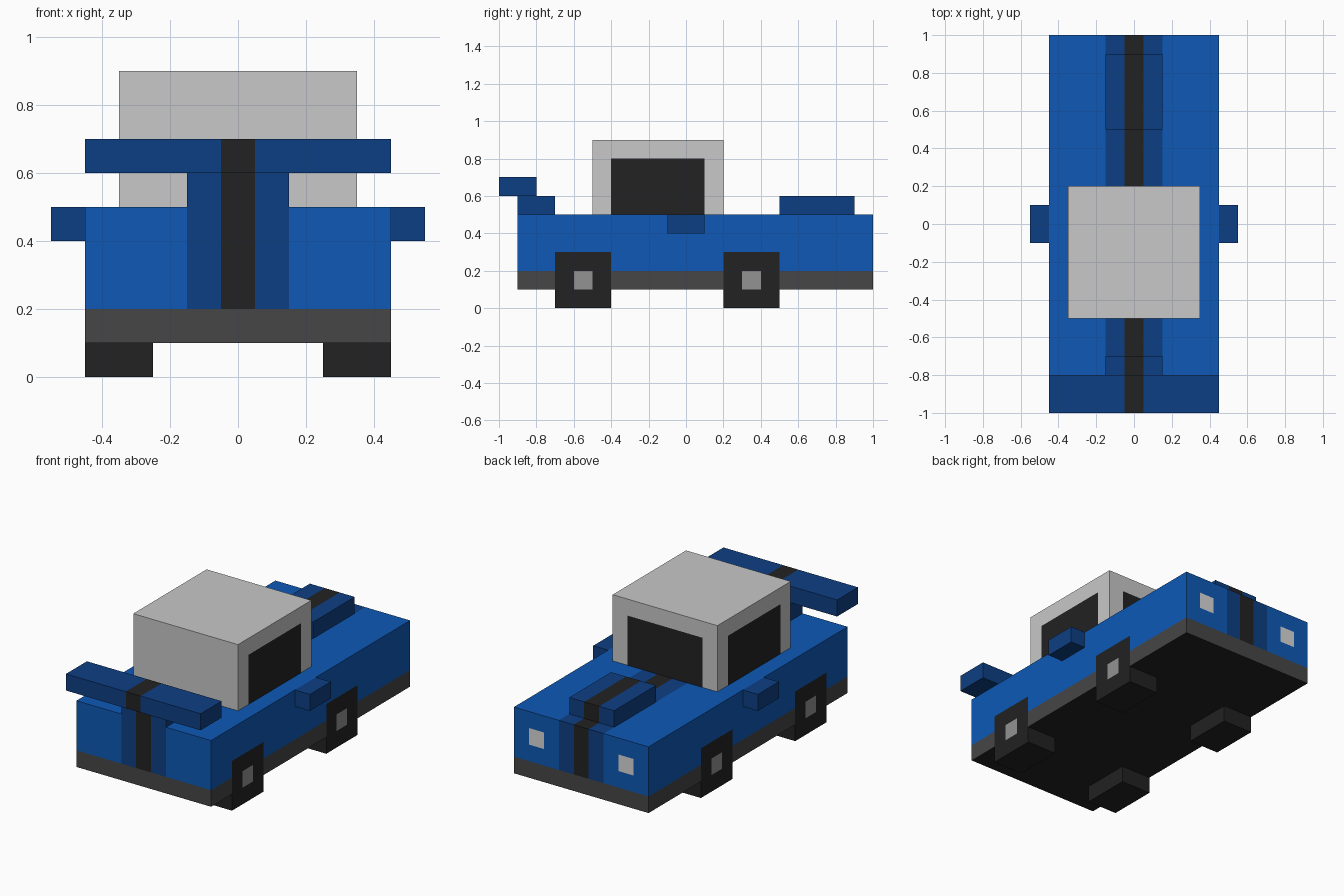
import bpy, bmesh
from mathutils import Matrix, Vector

if "Cube" in bpy.data.objects:
    bpy.data.objects.remove(bpy.data.objects["Cube"])


def linear(c):
    c /= 255
    return c / 12.92 if c <= 0.04045 else ((c + 0.055) / 1.055) ** 2.4


def material(name, r, g, b):
    m = bpy.data.materials.new(name)
    m.diffuse_color = (linear(r), linear(g), linear(b), 1)
    m.use_nodes = True
    m.node_tree.nodes["Principled BSDF"].inputs["Base Color"].default_value = m.diffuse_color
    return m


BLUE, NAVY, BLACK, TRIM, ROOF, HUB, LAMP = range(7)
MATS = [
    material("body blue", 14, 89, 182),
    material("dark blue", 13, 63, 132),
    material("black", 34, 34, 34),
    material("trim grey", 70, 70, 70),
    material("cabin light grey", 200, 200, 200),
    material("hub grey", 146, 146, 146),
    material("headlight grey", 216, 216, 216),
]


def box(name, x, y, z, rule, cuts=((), (), ())):
    """Box from ranges, cut along the axes; rule(centre, normal) gives each face its colour."""
    lo, hi = Vector((x[0], y[0], z[0])), Vector((x[1], y[1], z[1]))
    bm = bmesh.new()
    bmesh.ops.create_cube(bm, size=1, matrix=Matrix.Translation((lo + hi) / 2)
                          @ Matrix.Diagonal((*(hi - lo), 1)))
    for axis, values in enumerate(cuts):
        for v in values:
            co, no = Vector(), Vector()
            co[axis], no[axis] = v, 1
            bmesh.ops.bisect_plane(bm, geom=bm.verts[:] + bm.edges[:] + bm.faces[:],
                                   plane_co=co, plane_no=no)
    bm.normal_update()
    me = bpy.data.meshes.new(name)
    for m in MATS:
        me.materials.append(m)
    for f in bm.faces:
        f.material_index = rule(f.calc_center_median(), f.normal)
    bm.to_mesh(me)
    bm.free()
    ob = bpy.data.objects.new(name, me)
    bpy.context.collection.objects.link(ob)
    return ob


WHEELS = (-0.55, 0.35)  # wheel centres along y


def body_rule(c, n):
    if n.z < -0.5:
        return BLACK
    if abs(n.x) > 0.5:
        # wheels and hubs painted on the sides
        d = min(abs(c.y - w) for w in WHEELS)
        if d < 0.05 and 0.1 < c.z < 0.2:
            return HUB
        if d < 0.15 and c.z < 0.3:
            return BLACK
    if c.z < 0.2:
        return TRIM
    if abs(n.x) < 0.5:
        # centre stripes and headlights
        if abs(c.x) < 0.05:
            return BLACK
        if abs(c.x) < 0.15:
            return NAVY
        if n.y > 0.5 and 0.25 < abs(c.x) < 0.35 and 0.3 < c.z < 0.4:
            return LAMP
    return BLUE


def stripe_rule(c, n):
    return BLACK if abs(c.x) < 0.05 and abs(n.x) < 0.5 else NAVY


def cabin_rule(c, n):
    side = abs(n.x) > 0.5 and -0.4 < c.y < 0.1
    screen = n.y > 0.5 and abs(c.x) < 0.25
    return BLACK if (side or screen) and c.z < 0.8 else ROOF


# Body with painted trim, wheels, stripes and headlights
box("body", (-0.45, 0.45), (-0.9, 1.0), (0.1, 0.5), body_rule,
    ((-0.35, -0.25, -0.15, -0.05, 0.05, 0.15, 0.25, 0.35),
     [w + d for w in WHEELS for d in (-0.15, -0.05, 0.05, 0.15)],
     (0.2, 0.3, 0.4)))

# Cabin with side windows and windscreen
box("cabin", (-0.35, 0.35), (-0.5, 0.2), (0.5, 0.9), cabin_rule,
    ((-0.25, 0.25), (-0.4, 0.1), (0.8,)))

# Striped scoop, spoiler mount and spoiler
stripe = ((-0.05, 0.05), (), ())
box("bonnet_scoop", (-0.15, 0.15), (0.5, 0.9), (0.5, 0.6), stripe_rule, stripe)
box("spoiler_mount", (-0.15, 0.15), (-0.9, -0.7), (0.5, 0.6), stripe_rule, stripe)
box("spoiler", (-0.45, 0.45), (-1.0, -0.8), (0.6, 0.7), stripe_rule, stripe)

# Mirrors and lower wheel blocks on both sides
for side, s in (("left", -1), ("right", 1)):
    box(side + "_mirror", sorted((s * 0.45, s * 0.55)), (-0.1, 0.1), (0.4, 0.5),
        lambda c, n: NAVY)
    for end, w in zip(("spoiler_end", "bonnet_end"), WHEELS):
        box(f"{side}_{end}_wheel", sorted((s * 0.25, s * 0.45)),
            (w - 0.15, w + 0.15), (0, 0.1), lambda c, n: BLACK)
